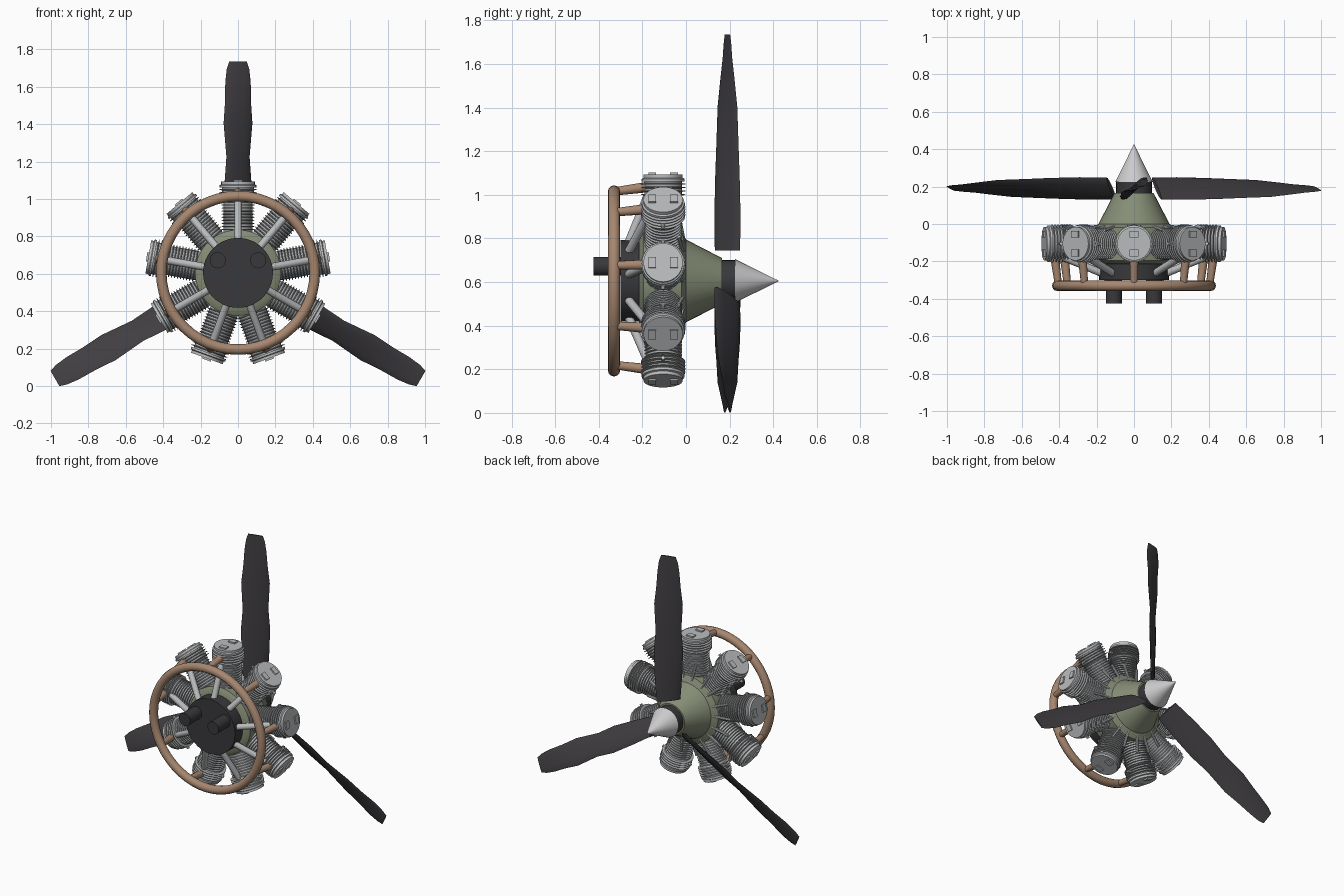
import bpy, bmesh, math
from mathutils import Matrix, Vector

if "Cube" in bpy.data.objects:
    bpy.data.objects.remove(bpy.data.objects["Cube"])

AXIS = Matrix.Translation((0, 0, 0.605))      # engine axis runs along y
CYL_Y = -0.105                                # plane of the cylinders
parts = []


def material(name, r, g, b):
    m = bpy.data.materials.new(name)
    m.use_nodes = True
    m.diffuse_color = (r, g, b, 1)
    m.node_tree.nodes["Principled BSDF"].inputs["Base Color"].default_value = (r, g, b, 1)
    return m


BLACK = material("charcoal black", 0.04, 0.04, 0.045)
BLADE = material("dark blade grey", 0.052, 0.048, 0.054)
OLIVE = material("olive green", 0.235, 0.265, 0.18)
COPPER = material("dull copper", 0.38, 0.24, 0.16)
SILVER = material("light silver", 0.49, 0.50, 0.51)
BRIGHT = material("polished silver", 0.60, 0.60, 0.61)
STEEL = material("fin steel", 0.40, 0.41, 0.42)


def finish(name, bm, mat, matrix=Matrix()):
    bmesh.ops.recalc_face_normals(bm, faces=bm.faces)
    me = bpy.data.meshes.new(name)
    bm.to_mesh(me)
    bm.free()
    me.materials.append(mat)
    ob = bpy.data.objects.new(name, me)
    ob.matrix_world = AXIS @ matrix
    bpy.context.collection.objects.link(ob)
    parts.append(ob)
    return ob


def skin(bm, rings, close=False):
    """Bridge rings of points into a tube, capped unless closed on itself."""
    rings = [[bm.verts.new(p) for p in ring] for ring in rings]
    n = len(rings[0])
    pairs = list(zip(rings, rings[1:])) + ([(rings[-1], rings[0])] if close else [])
    for a, b in pairs:
        for i in range(n):
            j = (i + 1) % n
            bm.faces.new((a[i], a[j], b[j], b[i]))
    if not close:
        bm.faces.new(rings[0])
        bm.faces.new(rings[-1])


def circle(r, h, n):
    return [(r * math.cos(2 * math.pi * i / n), r * math.sin(2 * math.pi * i / n), h)
            for i in range(n)]


def lathe(name, profile, mat, matrix=Matrix(), n=32):
    bm = bmesh.new()
    skin(bm, [circle(r, h, n) for r, h in profile])
    return finish(name, bm, mat, matrix)


def rod(name, a, b, r, mat, matrix=Matrix(), n=12, r2=None):
    a, b = Vector(a), Vector(b)
    turn = (b - a).to_track_quat('Z', 'Y').to_matrix().to_4x4()
    return lathe(name, [(r, 0), (r2 or r, (b - a).length)], mat,
                 matrix @ Matrix.Translation(a) @ turn, n)


def box(name, centre, size, mat, matrix):
    bm = bmesh.new()
    bmesh.ops.create_cube(bm, size=1, matrix=Matrix.Translation(centre) @ Matrix.Diagonal((*size, 1)))
    return finish(name, bm, mat, matrix)


# Body parts turned around the engine axis
ALONG_Y = Matrix.Rotation(-math.pi / 2, 4, 'X')
lathe("crankcase", [(0.2, -0.215), (0.23, -0.195), (0.23, -0.02), (0.19, 0), (0.105, 0.165)],
      OLIVE, ALONG_Y, 36)
lathe("rear_housing", [(0.187, -0.3), (0.187, -0.2)], BLACK, ALONG_Y, 36)
lathe("propeller_hub", [(0.095, 0.16), (0.095, 0.23)], BLACK, ALONG_Y)
lathe("spinner", [(0.1, 0.225), (0.001, 0.425)], BRIGHT, ALONG_Y)
for side, x in (("left", 0.108), ("right", -0.108)):
    rod("intake_stack_" + side, (x, -0.425, 0.067), (x, -0.28, 0.067), 0.043, BLACK, n=24)

# Exhaust collector ring
bm = bmesh.new()
rings = []
for i in range(48):
    spin = Matrix.Rotation(2 * math.pi * i / 48, 3, 'Y')
    rings.append([spin @ Vector((0, -0.33 + p[0], 0.41 + p[1])) for p in circle(0.028, 0, 12)])
skin(bm, rings, close=True)
finish("exhaust_ring", bm, COPPER)

# Finned barrel: thin fins over a solid core, wider at the head
barrel = [(0.07, 0.17)]
for i in range(14):
    h = 0.228 + i * 0.0164
    r, core = (0.087, 0.078) if h < 0.385 else (0.102, 0.086)
    barrel += [(core, h), (r, h + 0.002), (r, h + 0.005), (core, h + 0.007)]
barrel.append((0.086, 0.462))

# Nine cylinders with their pipes and rods
for k in range(9):
    m = Matrix.Rotation(math.radians(40 * k), 4, 'Y')
    c = m @ Matrix.Translation((0, CYL_Y, 0))
    tag = "_" + str(k + 1)
    lathe("cylinder_barrel" + tag, barrel, STEEL, c, 28)
    lathe("cylinder_head" + tag, [(0.098, 0.456), (0.098, 0.468), (0.09, 0.472), (0.09, 0.487)],
          SILVER, c)
    for s in (-1, 1):
        box("valve_cover" + tag, (0, s * 0.05, 0.488), (0.05, 0.036, 0.016), SILVER, c)
        rod("spark_plug" + tag, (s * 0.06, 0, 0.415), (s * 0.113, 0, 0.415), 0.009, BRIGHT, c, 8)
        rod("pushrod" + tag, (s * 0.03, -0.012, 0.19), (s * 0.052, -0.035, 0.31), 0.009, SILVER, m, 8)
    rod("intake_pipe" + tag, (0, -0.265, 0.17), (0, -0.175, 0.39), 0.02, SILVER, m)
    rod("exhaust_stub" + tag, (0, -0.33, 0.41), (0, -0.18, 0.43), 0.019, COPPER, m, r2=0.024)

# Twisted blades: radius, half chord across, half chord along the axis, half thickness
STATIONS = [(0.14, 0.05, 0.058, 0.014), (0.3, 0.062, 0.06, 0.014), (0.48, 0.072, 0.056, 0.012),
            (0.62, 0.062, 0.051, 0.011), (0.8, 0.077, 0.045, 0.009), (0.92, 0.069, 0.033, 0.008),
            (1.02, 0.068, 0.022, 0.006), (1.09, 0.06, 0.017, 0.005), (1.13, 0.047, 0.012, 0.004)]
for k in range(3):
    bm = bmesh.new()
    rings = []
    for h, dx, dy, t in STATIONS:
        chord = Vector((dx, dy, 0))
        normal = Vector((-dy, dx, 0)).normalized() * t
        rings.append([chord * p[0] + normal * p[1] + Vector((0, 0.19, h)) for p in circle(1, 0, 12)])
    skin(bm, rings)
    finish("propeller_blade_" + str(k + 1), bm, BLADE, Matrix.Rotation(math.radians(120 * k), 4, 'Y'))

# Smooth shading with sharp edges kept
bpy.ops.object.select_all(action='DESELECT')
for ob in parts:
    ob.select_set(True)
bpy.context.view_layer.objects.active = parts[0]
bpy.ops.object.shade_smooth_by_angle(angle=math.radians(35))
